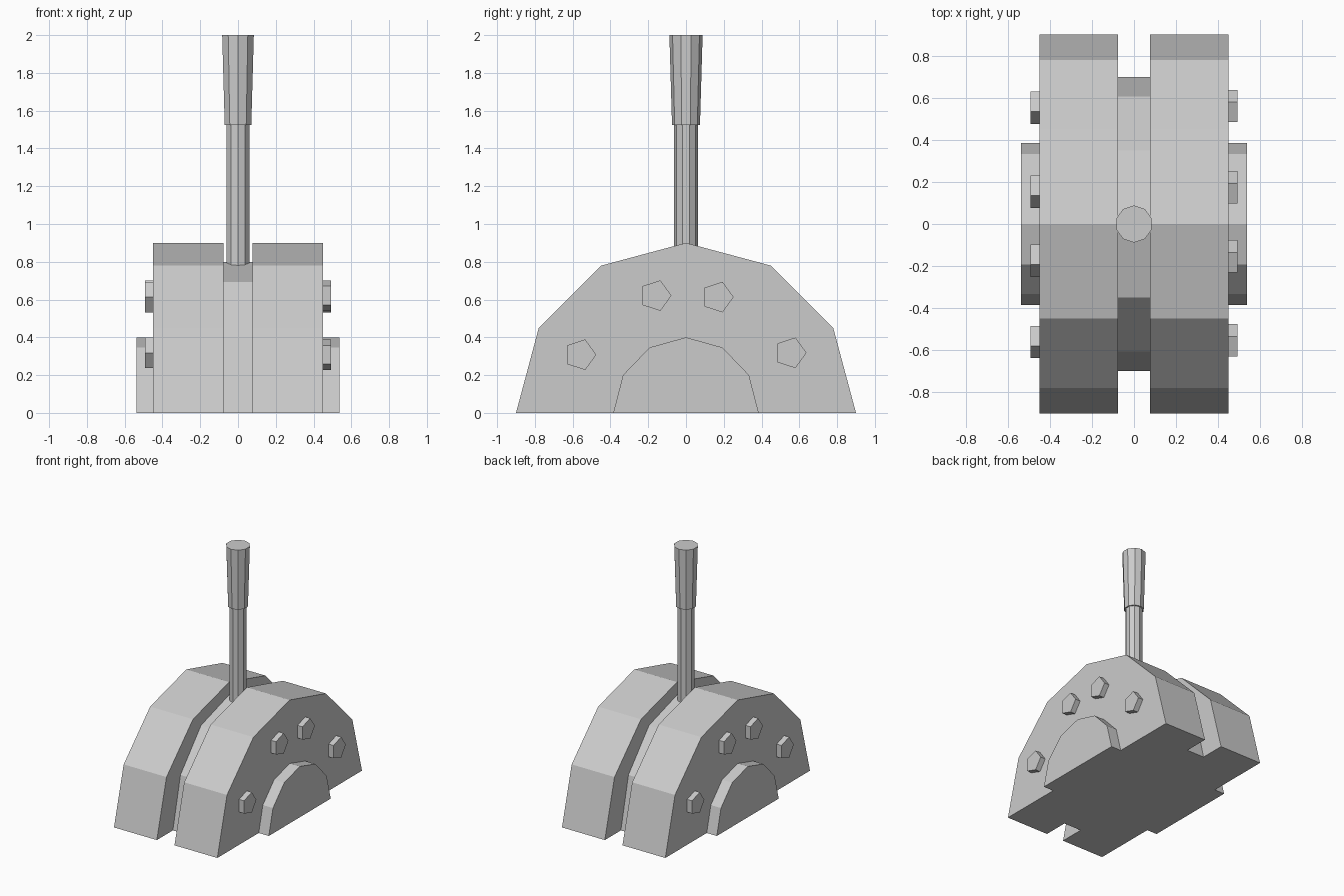
import bpy, bmesh
from math import sin, cos, pi, radians

if "Cube" in bpy.data.objects:
    bpy.data.objects.remove(bpy.data.objects["Cube"])


def prism(name, outline, x0, x1):
    """Extrude a (y, z) outline along x from x0 to x1."""
    bm = bmesh.new()
    face = bm.faces.new([bm.verts.new((x0, y, z)) for y, z in outline])
    ext = bmesh.ops.extrude_face_region(bm, geom=[face])
    for v in ext["geom"]:
        if isinstance(v, bmesh.types.BMVert):
            v.co.x = x1
    bmesh.ops.recalc_face_normals(bm, faces=bm.faces)
    mesh = bpy.data.meshes.new(name)
    bm.to_mesh(mesh)
    bm.free()
    obj = bpy.data.objects.new(name, mesh)
    bpy.context.collection.objects.link(obj)
    return obj


def half_round(ry, rz):
    """Six-segment half disc standing on the ground."""
    return [(ry * cos(pi * i / 6), rz * sin(pi * i / 6)) for i in range(7)]


def rod(name, z0, z1, r0, r1):
    """Ten-sided upright rod."""
    bpy.ops.mesh.primitive_cone_add(vertices=10, radius1=r0, radius2=r1,
                                    depth=z1 - z0, location=(0, 0, (z0 + z1) / 2))
    bpy.context.object.name = name


# Recessed centre of the housing
prism("housing_centre", half_round(0.70, 0.80), -0.077, 0.077)

# Bolt centres (y, z) on the right side; the left side is turned half round
bolts = [(-0.56, 0.308), (-0.162, 0.621), (0.167, 0.613), (0.553, 0.318)]

for side, s in (("right", 1), ("left", -1)):
    # Side plate and hub
    prism(f"side_plate_{side}", half_round(0.90, 0.90), 0.077 * s, 0.45 * s)
    prism(f"hub_{side}", half_round(0.385, 0.40), 0.44 * s, 0.538 * s)
    # Five-sided bolts
    for n, (y, z) in enumerate(bolts):
        ring = [(s * (y + 0.085 * cos(radians(72 * i))),
                 z + 0.085 * sin(radians(72 * i))) for i in range(5)]
        prism(f"bolt_{side}_{n + 1}", ring, 0.44 * s, 0.493 * s)

# Lever and flared grip
rod("lever_shaft", 0.60, 1.54, 0.063, 0.063)
rod("lever_grip", 1.525, 2.0, 0.074, 0.088)
